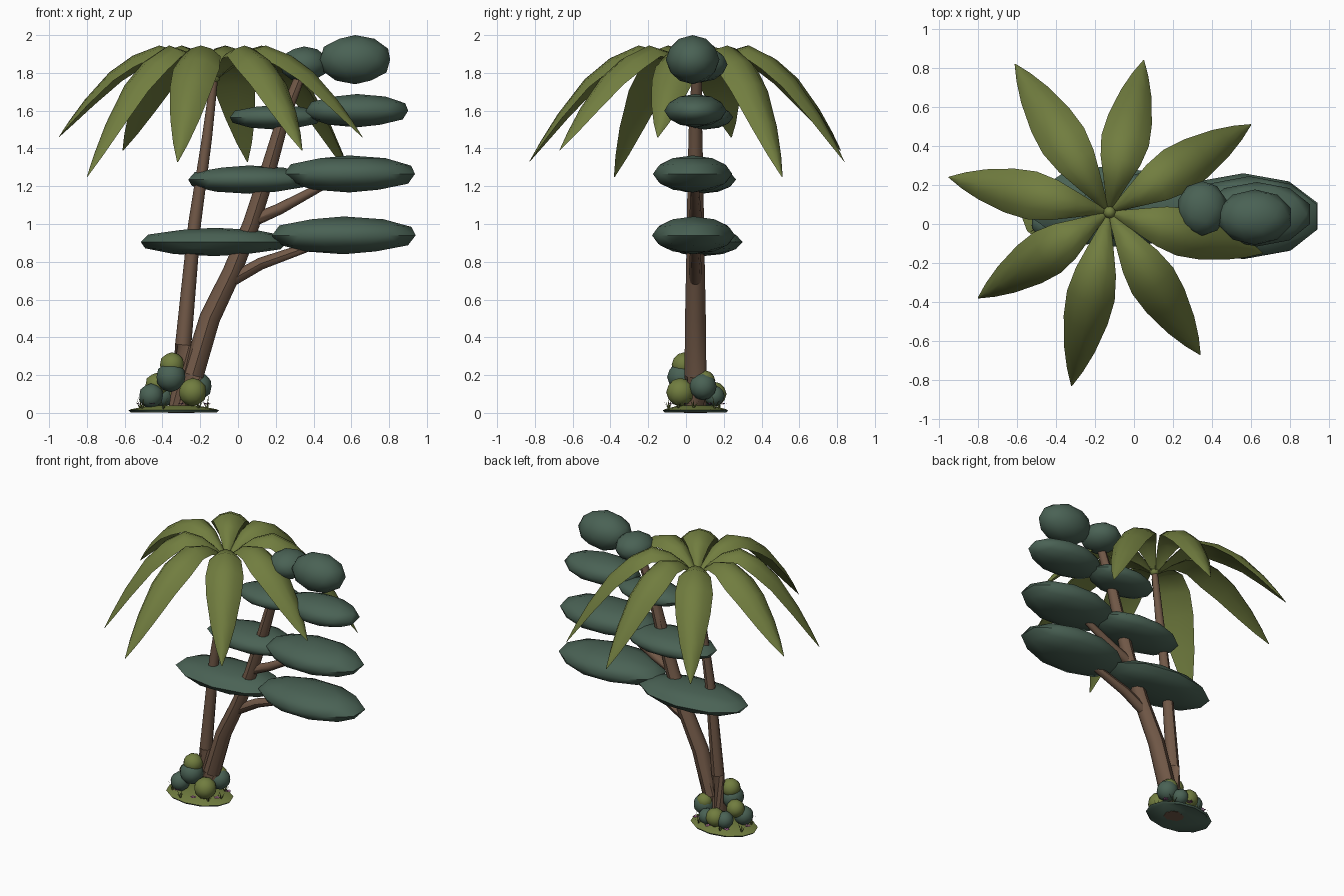
import bpy, bmesh, math, random
from mathutils import Vector

random.seed(4)
old = bpy.data.objects.get("Cube")
if old:
    bpy.data.objects.remove(old, do_unlink=True)


def material(name, rgb):
    m = bpy.data.materials.new(name)
    m.use_nodes = True
    m.diffuse_color = (*rgb, 1)
    m.node_tree.nodes["Principled BSDF"].inputs["Base Color"].default_value = (*rgb, 1)
    return m


OLIVE = material("olive_green", (0.165, 0.205, 0.05))
PINE = material("pine_green", (0.068, 0.122, 0.09))
BARK = material("bark_brown", (0.165, 0.098, 0.063))
PINK = material("flower_pink", (0.5, 0.15, 0.42))


def finish(name, bm, *mats, angle=45):
    bmesh.ops.recalc_face_normals(bm, faces=bm.faces)
    mesh = bpy.data.meshes.new(name)
    bm.to_mesh(mesh)
    bm.free()
    for m in mats:
        mesh.materials.append(m)
    ob = bpy.data.objects.new(name, mesh)
    bpy.context.collection.objects.link(ob)
    bpy.ops.object.select_all(action='DESELECT')
    ob.select_set(True)
    bpy.context.view_layer.objects.active = ob
    bpy.ops.object.shade_smooth_by_angle(angle=math.radians(angle))
    return ob


def skin(bm, rings):
    # bridge closed rings of equal size and cap both ends
    loops = [[bm.verts.new(p) for p in ring] for ring in rings]
    n = len(loops[0])
    for a, b in zip(loops, loops[1:]):
        for i in range(n):
            j = (i + 1) % n
            bm.faces.new((a[i], a[j], b[j], b[i]))
    bm.faces.new(loops[0])
    bm.faces.new(loops[-1])


def tube(name, points, sides=8):
    # points are x, y, z, radius
    bm = bmesh.new()
    rings = []
    for k, p in enumerate(points):
        a, b = points[max(k - 1, 0)], points[min(k + 1, len(points) - 1)]
        q = (Vector(b[:3]) - Vector(a[:3])).to_track_quat('Z', 'Y')
        if p[2] == 0:
            q.identity()
        turn = [2 * math.pi * i / sides for i in range(sides)]
        rings.append([Vector(p[:3]) + q @ Vector((p[3] * math.cos(t), p[3] * math.sin(t), 0))
                      for t in turn])
    skin(bm, rings)
    return finish(name, bm, BARK)


def blob(name, centre, half, mat):
    bm = bmesh.new()
    bmesh.ops.create_icosphere(bm, subdivisions=2, radius=1)
    bmesh.ops.scale(bm, vec=half, verts=bm.verts)
    bmesh.ops.translate(bm, vec=centre, verts=bm.verts)
    return finish(name, bm, mat)


# Trunks and branches
tube("palm_trunk", [(-.32, .05, 0, .05), (-.29, .05, .36, .043), (-.23, .055, 1, .034),
                    (-.165, .06, 1.45, .027), (-.125, .06, 1.78, .02)])
tube("pine_trunk", [(-.29, .05, 0, .06), (-.24, .05, .2, .058), (-.15, .05, .5, .055),
                    (-.03, .05, .75, .05), (.07, .05, 1, .045), (.15, .05, 1.25, .042),
                    (.24, .05, 1.56, .034), (.36, .06, 1.86, .025)])
tube("lower_branch", [(-.04, .05, .7, .035), (.12, .05, .79, .032), (.46, .045, .91, .022)])
tube("upper_branch", [(.06, .05, 1.01, .034), (.22, .05, 1.08, .03), (.5, .045, 1.23, .02)])

# Layered pine foliage: centre and half size of the outer and inner pad on each level
PADS = [
    ((.56, .04, .94), (.4, .22, .1)), ((-.125, .09, .905), (.41, .21, .075)),
    ((.59, .035, 1.265), (.365, .21, .098)), ((.06, .08, 1.235), (.34, .185, .075)),
    ((.63, .05, 1.6), (.285, .165, .088)), ((.2, .1, 1.565), (.255, .15, .065)),
    ((.62, .035, 1.87), (.195, .142, .13)), ((.35, .08, 1.845), (.13, .14, .095)),
]
for i, (c, h) in enumerate(PADS):
    blob(f"{('outer', 'inner')[i % 2]}_foliage_pad_{i // 2 + 1}", c, h, PINE)

# Palm fronds
CROWN = Vector((-.13, .06, 0))
TIPS = [(-.61, .82), (.05, .84), (.6, .51), (.66, -.15),
        (.34, -.67), (-.32, -.83), (-.8, -.38), (-.95, .24)]
TIP_Z = [1.39, 1.33, 1.25, 1.46]
# fraction of length, rise below the peak, share of the drop, half width
STATIONS = [(.02, .17, 0, .015), (.1, .1, 0, .04), (.2, .035, 0, .07), (.35, 0, 0, .105),
            (.52, 0, .11, .125), (.67, 0, .29, .115), (.83, 0, .59, .08),
            (.93, 0, .82, .042), (1, 0, 1, .003)]
SECTION = [(-1, -.55), (-.55, -.16), (0, 0), (.55, -.16), (1, -.55), (0, -.4)]
PEAK = 1.945


def frond(name, tip, tip_z):
    out = Vector((*tip, 0)) - CROWN
    length = out.length
    out.normalize()
    side = Vector((-out.y, out.x, 0))
    path = [CROWN + out * length * s + Vector((0, 0, PEAK - rise - (PEAK - tip_z) * drop))
            for s, rise, drop, w in STATIONS]
    rings = []
    for k, p in enumerate(path):
        along = (path[min(k + 1, len(path) - 1)] - path[max(k - 1, 0)]).normalized()
        up = along.cross(side)
        if up.z < 0:
            up.negate()
        w = STATIONS[k][3]
        rings.append([p + side * (w * a) + up * (w * b) for a, b in SECTION])
    bm = bmesh.new()
    skin(bm, rings)
    finish(name, bm, OLIVE, angle=50)


for i, tip in enumerate(TIPS):
    frond(f"palm_frond_{i + 1}", tip, TIP_Z[i % 4])
blob("palm_heart", (-.125, .06, 1.78), (.032, .032, .035), OLIVE)

# Ground mound: dark rim and underside, olive top
BASE = Vector((-.34, .05, 0))
bm = bmesh.new()
skin(bm, [[BASE + Vector((.24 * f * math.cos(t), .173 * f * math.sin(t), z))
           for t in (math.tau * i / 12 for i in range(12))]
          for f, z in ((.95, .003), (1, .014), (.93, .02), (.5, .04))])
mound = finish("ground_mound", bm, PINE, OLIVE)
for f in mound.data.polygons:
    f.material_index = int(f.normal.z > .5)

# Bushes around the trunks: centre and radius
OLIVE_BUSHES = [(-.35, -.01, .255, .066), (-.24, -.03, .11, .075), (-.43, .05, .15, .062),
                (-.22, .1, .17, .055), (-.34, .15, .1, .065)]
PINE_BUSHES = [(-.355, -.02, .19, .08), (-.46, 0, .09, .066), (-.21, .09, .14, .073),
               (-.4, .13, .09, .06), (-.27, .15, .09, .055)]
for kind, mat, bushes in (("olive", OLIVE, OLIVE_BUSHES), ("pine", PINE, PINE_BUSHES)):
    for i, (x, y, z, r) in enumerate(bushes):
        blob(f"{kind}_bush_{i + 1}", (x, y, z), (r, r, r), mat)

# Flowers and grass tufts scattered around the edge
flowers, grass = bmesh.new(), bmesh.new()
for i in range(14):
    t = math.tau * (i + random.uniform(-.3, .3)) / 14
    f = random.uniform(.72, .88)
    c = BASE + Vector((.24 * f * math.cos(t), .173 * f * math.sin(t), .045))
    for k in range(5):
        a = math.tau * k / 5 + t
        d, s = Vector((math.cos(a), math.sin(a), .3)), Vector((-math.sin(a), math.cos(a), 0))
        if i % 2:
            quad = (c, c + d * .014 + s * .008, c + d * .024, c + d * .014 - s * .008)
            flowers.faces.new([flowers.verts.new(p) for p in quad])
        else:
            root = c - Vector((0, 0, .025))
            blade = (root + s * .005, root - s * .005,
                     root + d * .03 + Vector((0, 0, random.uniform(.03, .07))))
            grass.faces.new([grass.verts.new(p) for p in blade])
finish("flowers", flowers, PINK)
finish("grass_tufts", grass, OLIVE)
